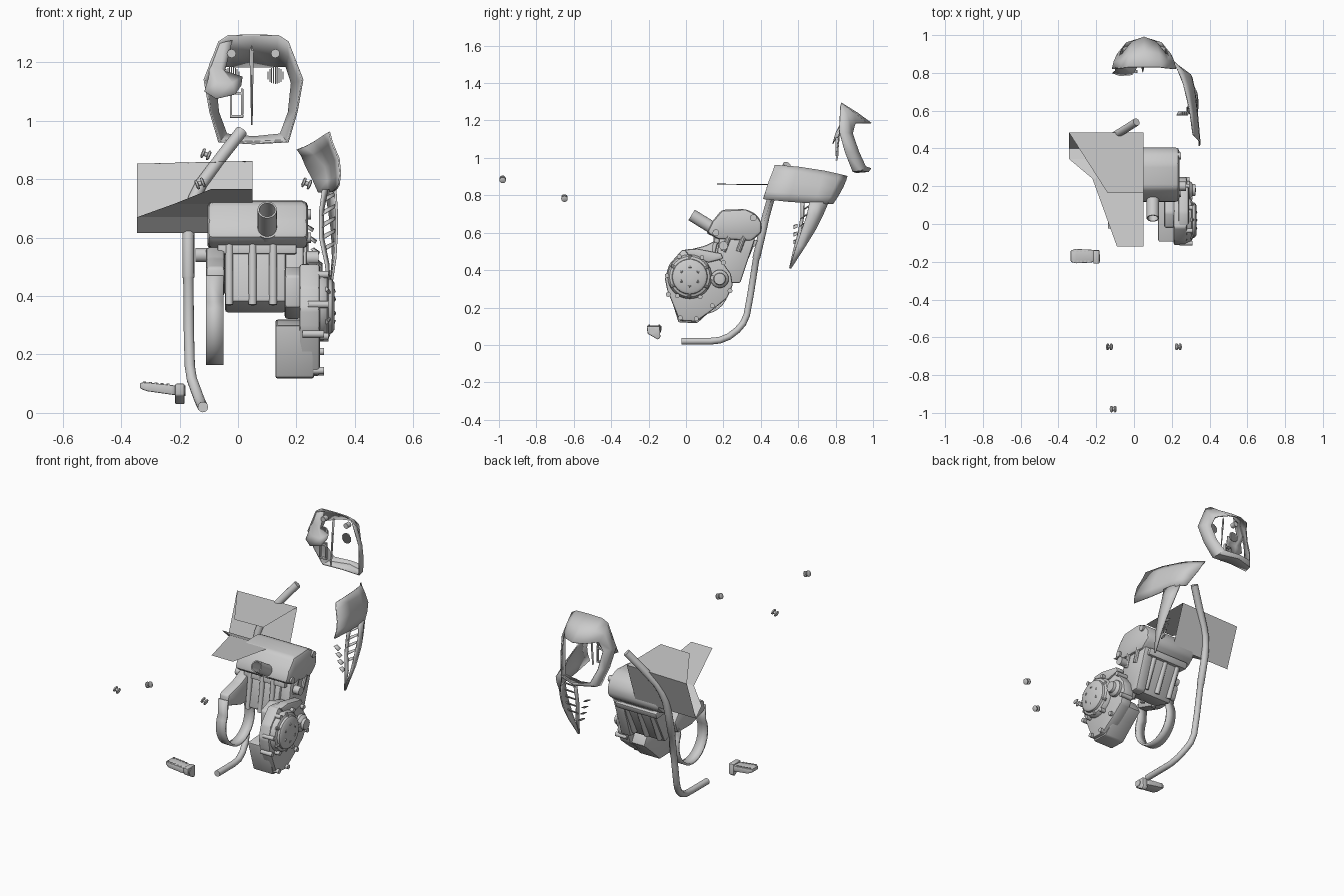
import bpy, bmesh, math
from mathutils import Vector

def mk(name, verts, faces, solid=0, bevel=0, angle=35):
    bm = bmesh.new()
    vs = [bm.verts.new(v) for v in verts]
    for f in faces:
        bm.faces.new([vs[i] for i in f])
    bmesh.ops.recalc_face_normals(bm, faces=bm.faces)
    if bevel:
        bmesh.ops.bevel(bm, geom=bm.edges[:], offset=bevel, segments=2, profile=0.5, affect='EDGES')
    me = bpy.data.meshes.new(name)
    bm.to_mesh(me)
    bm.free()
    ob = bpy.data.objects.new(name, me)
    bpy.context.collection.objects.link(ob)
    if solid:
        m = ob.modifiers.new("thickness", 'SOLIDIFY')
        m.thickness = solid
        m.offset = 0
    bpy.ops.object.select_all(action='DESELECT')
    bpy.context.view_layer.objects.active = ob
    ob.select_set(True)
    bpy.ops.object.shade_smooth_by_angle(angle=math.radians(angle))
    return ob

def prism(name, prof, x0, x1, bevel=0.0):
    # side profile (y, z) extruded along x
    n = len(prof)
    v = [(x, y, z) for x in (x0, x1) for y, z in prof]
    f = [tuple(range(n)), tuple(range(n, 2 * n))]
    f += [(i, (i + 1) % n, n + (i + 1) % n, n + i) for i in range(n)]
    return mk(name, v, f, bevel=bevel)

def box(name, x0, x1, y0, y1, z0, z1, bevel=0.004):
    return prism(name, [(y0, z0), (y1, z0), (y1, z1), (y0, z1)], x0, x1, bevel)

def lathe(name, p, d, prof, seg=20):
    # profile (distance along d, radius) spun around the axis
    p, d = Vector(p), Vector(d).normalized()
    a = d.orthogonal().normalized()
    b = d.cross(a)
    v, f, n = [], [], len(prof)
    for t, r in prof:
        for k in range(seg):
            q = 2 * math.pi * k / seg
            v.append(p + d * t + (a * math.cos(q) + b * math.sin(q)) * r)
    for i in range(n - 1):
        for k in range(seg):
            f.append((i * seg + k, i * seg + (k + 1) % seg, (i + 1) * seg + (k + 1) % seg, (i + 1) * seg + k))
    f += [tuple(range(seg)), tuple(range((n - 1) * seg, n * seg))]
    return mk(name, v, f)

def rod(name, p0, p1, r, seg=16):
    d = Vector(p1) - Vector(p0)
    return lathe(name, p0, d, [(0, r), (d.length, r)], seg)

def loft(name, rows, solid=0.006, closed=False):
    n = len(rows[0])
    f = []
    for i in range(len(rows) - 1):
        for j in range(n if closed else n - 1):
            k = (j + 1) % n
            f.append((i * n + j, i * n + k, (i + 1) * n + k, (i + 1) * n + j))
    return mk(name, [p for r in rows for p in r], f, solid, angle=40)

def tube(name, pts):
    # pts: x, y, z, radius
    cu = bpy.data.curves.new(name, 'CURVE')
    cu.dimensions = '3D'
    cu.bevel_depth = 1
    cu.bevel_resolution = 4
    cu.use_fill_caps = True
    s = cu.splines.new('POLY')
    s.points.add(len(pts) - 1)
    for q, (x, y, z, r) in zip(s.points, pts):
        q.co = (x, y, z, 1)
        q.radius = r
    ob = bpy.data.objects.new(name, cu)
    bpy.context.collection.objects.link(ob)

# headlight mask: outer rim to opening, half outlines mirrored about x = 0.053
def ring(half):
    r = [(0.053 + x, y, z) for x, y, z in half]
    return r + [(0.053 - x, y, z) for x, y, z in half[-2:0:-1]]
outer = [(0, .83, 1.293), (.085, .83, 1.291), (.118, .825, 1.27), (.168, .82, 1.14), (.148, .85, 1.03), (.118, .89, .928), (0, .91, .922)]
mid = [(0, .915, 1.24), (.08, .90, 1.24), (.122, .865, 1.22), (.158, .86, 1.135), (.143, .895, 1.03), (.112, .935, .933), (0, .975, .927)]
inner = [(0, .99, 1.185), (.065, .965, 1.185), (.112, .905, 1.185), (.13, .89, 1.13), (.12, .925, 1.03), (.092, .96, .955), (0, .988, .945)]
loft("headlight_mask", [ring(outer), ring(mid), ring(inner)], 0.006, True)
mk("mask_center_post", [(.047, .835, 1.26), (.039, .83, 1.24), (.045, .80, .985), (.054, .83, 1.24), (.05, .81, .985)],
   [(0, 1, 2), (0, 4, 3), (1, 2, 4, 3), (0, 2, 4)])
loft("mask_left_scoop", [[(-.115, .80, 1.10), (-.075, .785, 1.075), (-.01, .79, 1.09), (.01, .82, 1.12)],
                         [(-.10, .81, 1.15), (-.07, .80, 1.13), (-.02, .80, 1.13), (.015, .83, 1.15)],
                         [(-.10, .83, 1.19), (-.085, .83, 1.19), (-.06, .83, 1.18), (-.045, .84, 1.17)],
                         [(-.07, .83, 1.26), (-.06, .83, 1.265), (-.045, .83, 1.27), (-.02, .84, 1.275)]], 0.004)
for x0, x1, z0, z1 in ((-.028, -.02, 1.01, 1.09), (.01, .018, 1.02, 1.11), (-.028, .018, 1.01, 1.02), (-.025, .018, 1.09, 1.098)):
    box("mask_bracket", x0, x1, .80, .815, z0, z1, 0.001)
for cx in (-.022, .128):
    rod("mask_bolt", (cx, .83, 1.23), (cx, .86, 1.23), .015)
    for i in range(-4, 5):
        w = math.sqrt(.029 ** 2 - (i * .0064) ** 2)
        box("lamp_grille_slat", cx + i * .0064 - .0018, cx + i * .0064 + .0018, .835, .841, 1.155 - w, 1.155 + w, 0)

# right side shroud: upper panel with flared flange
loft("right_shroud", [
    [(.312, .475, .962), (.295, .60, .952), (.262, .74, .93), (.23, .82, .912), (.203, .862, .902)],
    [(.322, .462, .925), (.312, .59, .92), (.288, .73, .90), (.262, .81, .885), (.218, .855, .88)],
    [(.345, .44, .87), (.333, .575, .865), (.318, .715, .85), (.30, .79, .84), (.232, .84, .845)],
    [(.35, .425, .82), (.338, .56, .81), (.323, .70, .80), (.308, .77, .795), (.255, .815, .80)],
    [(.345, .412, .78), (.336, .55, .765), (.325, .68, .757), (.312, .745, .755), (.275, .785, .755)]])
# lower shroud tail with louvres
loft("shroud_tail", [
    [(.333, .66, .765), (.325, .71, .765), (.30, .762, .765)], [(.338, .645, .69), (.333, .69, .69), (.312, .73, .69)],
    [(.338, .62, .62), (.336, .655, .62), (.322, .695, .62)], [(.333, .59, .53), (.331, .615, .53), (.325, .64, .53)],
    [(.315, .553, .41), (.315, .557, .41), (.314, .562, .41)]], 0.008)
loft("shroud_tail_rear_bar", [
    [(.29, .615, .765), (.306, .63, .765)], [(.28, .615, .69), (.292, .63, .69)],
    [(.28, .60, .60), (.292, .615, .60)], [(.30, .575, .51), (.31, .595, .51)],
    [(.312, .553, .41), (.315, .557, .41)]], 0.007)
for i in range(5):
    z = .735 - i * .042
    y = .622 - i * .006
    loft("shroud_louvre", [[(.287, y, z - .018), (.33, y + .04, z + .008)], [(.29, y + .02, z), (.335, y + .05, z + .022)]], 0.004)
for i in range(4):
    loft("shroud_inner_fin", [[(.225 + i * .012, .575, .64 - i * .04), (.255 + i * .01, .575, .62 - i * .04)],
                              [(.235 + i * .012, .595, .645 - i * .04), (.26 + i * .01, .595, .63 - i * .04)]], 0.003)

# folded sheet tray on the left: sloping floor, rear wall and lid
mk("left_tray", [(.05, -.12, .767), (-.09, -.12, .767), (-.22, .24, .715), (.05, .24, .715),
                 (-.345, .345, .67), (.05, .345, .67), (-.345, .40, .615), (.05, .40, .615),
                 (-.345, .485, .853), (.05, .485, .86), (-.14, .165, .858), (.05, .165, .862)],
   [(0, 1, 2, 3), (3, 2, 4, 5), (5, 4, 6, 7), (7, 6, 8, 9), (9, 8, 10, 11)], angle=1)

# frame down tube
tube("frame_down_tube", [(-.12, -.025, .02, .018), (-.12, .13, .02, .018), (-.123, .18, .025, .018), (-.132, .23, .045, .018),
     (-.145, .275, .08, .018), (-.158, .305, .115, .018), (-.165, .325, .16, .018), (-.168, .345, .27, .018), (-.17, .375, .46, .018),
     (-.17, .376, .465, .021), (-.17, .41, .61, .021), (-.165, .425, .68, .021), (-.15, .44, .735, .021),
     (-.125, .455, .785, .021), (-.05, .50, .885, .021), (.013, .54, .965, .021)])

# foot peg
mk("foot_peg", [(x, y, z) for x, h, b, t in ((-.335, .03, .075, .103), (-.31, .038, .066, .104), (-.225, .034, .054, .095), (-.2, .022, .052, .09))
                for y, z in ((-.17 - h, b + .008), (-.17 + h, b + .008), (-.17 + h, t), (-.17 - h, t))],
   [(0, 1, 2, 3), (12, 13, 14, 15)] + [(i * 4 + j, i * 4 + (j + 1) % 4, i * 4 + 4 + (j + 1) % 4, i * 4 + 4 + j) for i in range(3) for j in range(4)], bevel=.004)
for i in range(5):
    for s in (-1, 1):
        box("peg_tooth", -.325 + i * .02, -.315 + i * .02, -.17 + s * .027 - .004, -.17 + s * .027 + .004, .09, .108 - i * .002, 0)
prism("peg_bracket", [(-.205, .06), (-.15, .028), (-.137, .04), (-.14, .1), (-.21, .1)], -.215, -.183, .005)
rod("peg_pivot", (-.205, -.18, .075), (-.18, -.18, .075), .018)

# small rubber spools
for p, t in (((-.11, -.98, .885), -.4), ((-.13, -.65, .785), .4), ((.235, -.65, .785), -.4)):
    d = Vector((1, 0, t)).normalized()
    lathe("spool", Vector(p) - d * .016, d,
          [(0, .010), (.003, .017), (.009, .017), (.011, .008), (.021, .008), (.023, .017), (.029, .017), (.032, .010)], 16)

# engine: right crankcase and sump
case = [(-.1, .29), (-.035, .13), (.055, .125), (.14, .185), (.22, .25), (.25, .32), (.24, .38), (.19, .45),
        (.135, .475), (.07, .5), (-.02, .51), (-.09, .43), (-.113, .355)]
prism("right_crankcase", case, .21, .28, .01)
prism("engine_sump", [(-.095, .30), (-.04, .12), (.06, .117), (.14, .19), (.21, .25), (.17, .32)], .128, .26, .008)
prism("crankcase_middle", [(-.02, .36), (.2, .32), (.24, .4), (.19, .46), (.06, .5), (-.02, .47)], .16, .215, .01)
# clutch cover with ribs
lathe("clutch_cover", (.26, .02, .365), (1, 0, 0), [(0, .12), (.03, .118), (.045, .108), (.05, .095), (.062, .092), (.07, .08), (.071, .01)], 32)
for k in range(6):
    a = k * math.pi / 3 + .5
    c, s = math.cos(a), math.sin(a)
    rod("cover_rib", (.327, .02 + c * .045, .365 + s * .045), (.30, .02 + c * .112, .365 + s * .112), .009, 10)
    a += .5
    rod("cover_bolt", (.24, .02 + math.cos(a) * .122, .365 + math.sin(a) * .122), (.31, .02 + math.cos(a) * .122, .365 + math.sin(a) * .122), .012, 12)
lathe("water_pump", (.25, .18, .353), (1, 0, 0), [(0, .05), (.045, .048), (.055, .04), (.06, .033), (.075, .03), (.077, .01)], 24)
for y, z in ((.14, .21), (.235, .29), (.055, .14), (-.03, .145), (-.095, .27), (.2, .44)):
    rod("case_bolt", (.22, y, z), (.295, y, z), .013, 12)
# barrel and head leaning forward
prism("cylinder_barrel", [(.13, .38), (.26, .34), (.345, .51), (.37, .58), (.18, .6), (.155, .5)], -.045, .165, .012)
prism("cylinder_head", [(.11, .6), (.14, .66), (.19, .722), (.32, .727), (.375, .7), (.405, .655), (.405, .6),
                        (.35, .555), (.17, .565)], -.105, .24, .02)
prism("barrel_side_case", [(.15, .40), (.24, .33), (.29, .33), (.34, .48), (.37, .57), (.18, .58)], .16, .225, .01)
prism("head_gasket_flange", [(.15, .545), (.37, .525), (.385, .56), (.155, .585)], -.07, .2, .005)
for x in (-.03, .05, .12):
    rod("barrel_stud", (x, .135, .37), (x, .165, .6), .014, 12)
for x in (-.02, .065, .145):
    rod("barrel_front_boss", (x, .275, .36), (x, .36, .56), .015, 12)
for y, z in ((.2, .5), (.28, .5)):
    rod("side_rib", (.225, y, z), (.228, y + .03, z + .08), .014, 10)
for y, z in ((.36, .68), (.16, .6)):
    rod("head_bolt", (.225, y, z), (.25, y, z), .018, 14)
for x, z in ((-.125, .54), (.255, .53)):
    rod("mount_lug", (x - .02, .2, z), (x + .02, .2, z), .024, 16)
prism("right_cover_top", [(.02, .47), (.12, .44), (.2, .46), (.19, .49), (.06, .515), (-.01, .51)], .235, .29, .01)
# left case: open U-shaped band and upper block
arc = [(.09 + .135 * math.cos(a), .31 + .14 * math.sin(a)) for a in [math.radians(150 + i * 12) for i in range(21)]]
band = [(-.025, .47)] + arc + [(.22, .43)]
loft("left_case_band", [[(-.11, y, z) for y, z in band], [(-.05, y, z) for y, z in band]], 0.012)
prism("left_case_top", [(-.025, .44), (.10, .40), (.23, .40), (.26, .47), (.18, .57), (.1, .53), (-.02, .5)], -.11, -.045, .012)
# intake pipe
lathe("intake_pipe", (.1, .03, .695), (0, .17, -.105),
      [(.16, .027), (0, .027), (0, .033), (.12, .033), (.12, .04), (.145, .04), (.145, .034), (.2, .034)], 24)
